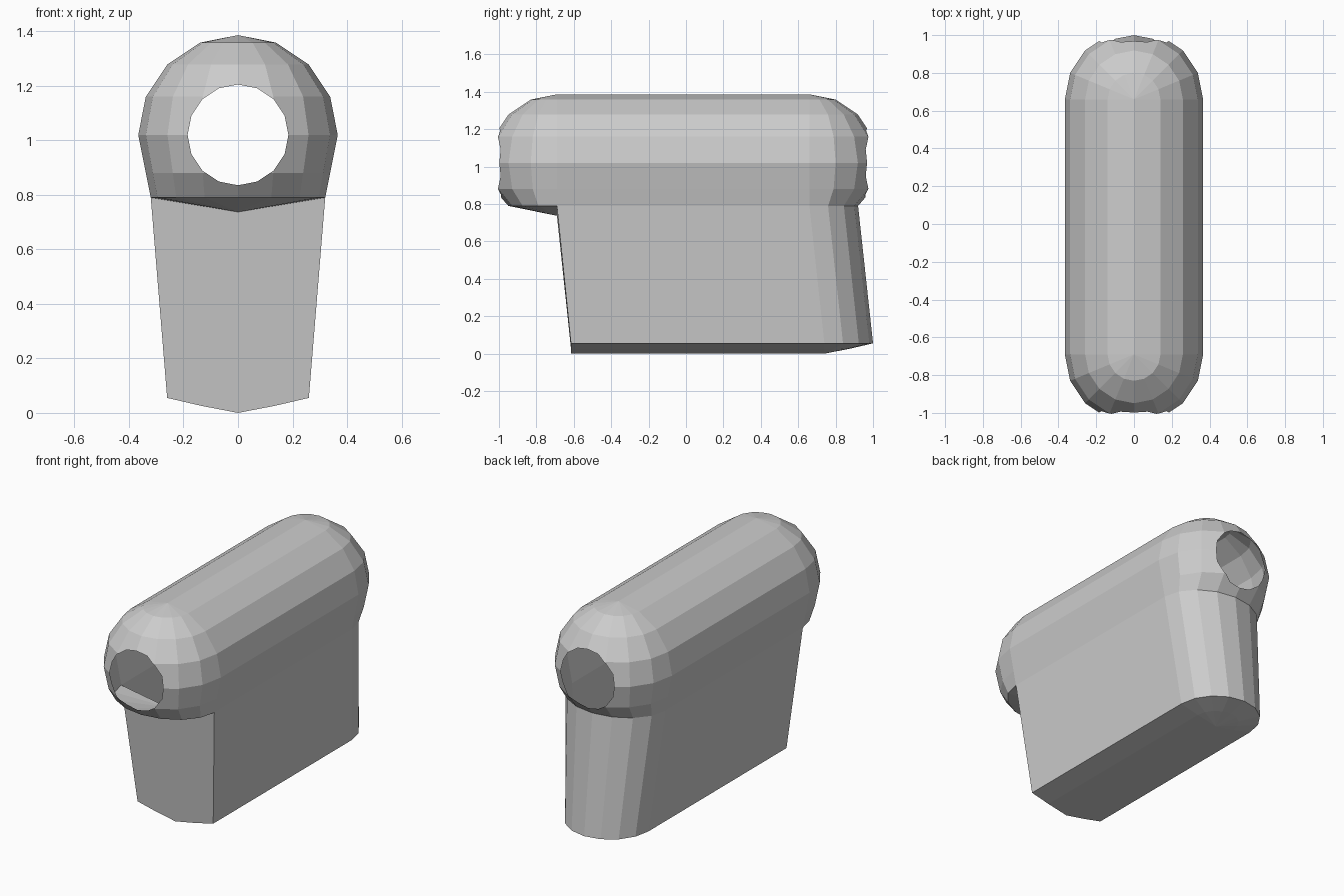
import bpy, bmesh, math
from mathutils import Matrix

if "Cube" in bpy.data.objects:
    bpy.data.objects.remove(bpy.data.objects["Cube"])

R, ZC = 0.366, 1.02           # rounded top bar: radius and axis height
YF, YB = -0.69, 0.66          # centres of its round ends
HF, HB = -0.615, 0.74         # front and back centres at the foot
HOLE = 0.185

bm = bmesh.new()


def stadium(z, rx, ry, yf, yb):
    """Loop of 18 points: front half circle, then back half circle."""
    pts = []
    for start, yc in ((180, yf), (0, yb)):
        for i in range(9):
            a = math.radians(start + i * 22.5)
            pts.append(bm.verts.new((rx * math.cos(a), yc + ry * math.sin(a), z)))
    return pts


def bridge(a, b, closed):
    n = len(a)
    for i in range(n if closed else n - 1):
        j = (i + 1) % n
        bm.faces.new((a[i], a[j], b[j], b[i]))


# Rounded top bar
rings = []
for lat in (90, 67.5, 45, 22.5, 0, -22.5):
    t = math.radians(lat)
    r = R * math.cos(t)
    rings.append(stadium(ZC + R * math.sin(t), r, r, YF, YB))
rings.append(stadium(0.79, 0.32, 0.26, YF, YB))
for a, b in zip(rings, rings[1:]):
    bridge(a, b, True)
neck = rings[-1]

# Overhanging front underside
centre = bm.verts.new((0, YF, 0.737))
for i in range(8):
    bm.faces.new((neck[i], neck[i + 1], centre))

# Tapering lower block with round back and keeled bottom
chains = [neck[8:] + neck[:1]]
for z, r in ((0.055, 0.26), (0.026, 0.135), (0, 0)):
    s = stadium(z, r, r, HF, HB)
    chains.append(s[8:] + s[:1])
for a, b in zip(chains, chains[1:]):
    bridge(a, b, False)

# Flat front wall
bm.faces.new([centre] + [c[0] for c in chains] + [c[-1] for c in chains[-2::-1]])

bmesh.ops.remove_doubles(bm, verts=bm.verts, dist=1e-4)
bmesh.ops.delete(bm, geom=[v for v in bm.verts if not v.link_faces], context='VERTS')
bmesh.ops.recalc_face_normals(bm, faces=bm.faces)
mesh = bpy.data.meshes.new("housing")
bm.to_mesh(mesh)
bm.free()
housing = bpy.data.objects.new("housing", mesh)
bpy.context.collection.objects.link(housing)

# Round openings at both ends
bpy.ops.mesh.primitive_cylinder_add(vertices=16, radius=HOLE, depth=3,
                                    location=(0, 0, ZC), rotation=(math.pi / 2, 0, 0))
cutter = bpy.context.object
cutter.name = "opening_cutter"
mod = housing.modifiers.new("openings", 'BOOLEAN')
mod.operation = 'DIFFERENCE'
mod.solver = 'EXACT'
mod.object = cutter
deps = bpy.context.evaluated_depsgraph_get()
cut = bpy.data.meshes.new_from_object(housing.evaluated_get(deps))
housing.modifiers.clear()
housing.data = cut
bpy.data.objects.remove(cutter)

# Remove the tunnel lining so the inside is hollow
bm = bmesh.new()
bm.from_mesh(cut)
lining = [f for f in bm.faces
          if all(math.hypot(v.co.x, v.co.z - ZC) < HOLE + 0.002 for v in f.verts)]
bmesh.ops.delete(bm, geom=lining, context='FACES')
for f in bm.faces:
    f.smooth = False
bm.to_mesh(cut)
bm.free()
